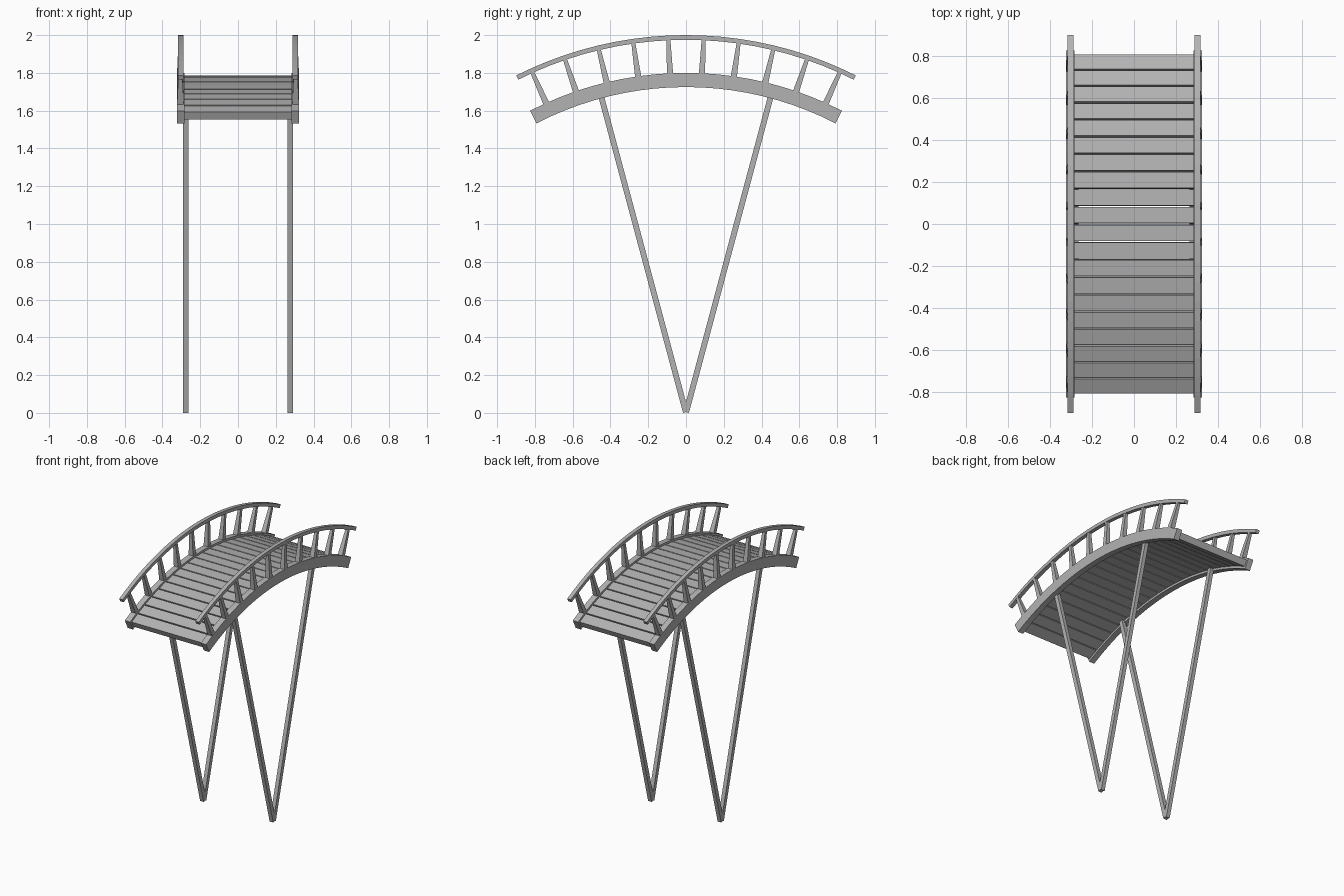
import bpy, bmesh
from math import radians, sin, cos

if "Cube" in bpy.data.objects:
    bpy.data.objects.remove(bpy.data.objects["Cube"])

# Everything is laid out in polar form around the x axis: angle from vertical, radius.

grey = bpy.data.materials.new("dark_grey")
grey.diffuse_color = (0.45, 0.45, 0.45, 1)
grey.use_nodes = True
grey.node_tree.nodes["Principled BSDF"].inputs["Base Color"].default_value = grey.diffuse_color


def polar(x, r, deg, side=0.0):
    a = radians(deg)
    return (x, r * sin(a) + side * cos(a), r * cos(a) - side * sin(a))


def finish(name, bm):
    bmesh.ops.recalc_face_normals(bm, faces=bm.faces)
    mesh = bpy.data.meshes.new(name)
    bm.to_mesh(mesh)
    bm.free()
    mesh.materials.append(grey)
    obj = bpy.data.objects.new(name, mesh)
    bpy.context.collection.objects.link(obj)
    return obj


def sweep(bm, rings):
    rings = [[bm.verts.new(p) for p in ring] for ring in rings]
    for a, b in zip(rings, rings[1:]):
        for i in range(4):
            j = (i + 1) % 4
            bm.faces.new((a[i], a[j], b[j], b[i]))
    bm.faces.new(rings[0])
    bm.faces.new(rings[-1])


def arc_bar(name, x, width, r0, r1, half_deg, segs=20):
    bm = bmesh.new()
    h = width / 2
    rings = []
    for i in range(segs + 1):
        d = -half_deg + 2 * half_deg * i / segs
        rings.append([polar(x - h, r0, d), polar(x + h, r0, d),
                      polar(x + h, r1, d), polar(x - h, r1, d)])
    sweep(bm, rings)
    return finish(name, bm)


def radial_block(bm, x, deg, r0, r1, size0, size1):
    rings = []
    for r, (sx, sy) in ((r0, size0), (r1, size1)):
        rings.append([polar(x + u * sx / 2, r, deg, v * sy / 2)
                      for u, v in ((-1, -1), (1, -1), (1, 1), (-1, 1))])
    sweep(bm, rings)


# Deck planks
bm = bmesh.new()
for i in range(20):
    radial_block(bm, 0, -25.65 + 2.7 * i, 1.74, 1.785, (0.57, 0.076), (0.57, 0.076))
finish("deck_planks", bm)

for label, s in (("left", -1), ("right", 1)):
    # Curved side beam and handrail
    arc_bar(label + "_side_beam", s * 0.303, 0.042, 1.725, 1.80, 27.3)
    arc_bar(label + "_handrail", s * 0.303, 0.028, 1.975, 2.0, 26.7)

    # Tapered balusters
    bm = bmesh.new()
    for i in range(10):
        radial_block(bm, s * 0.305, -24.3 + 5.4 * i, 1.795, 1.98,
                     (0.036, 0.033), (0.02, 0.021))
    finish(label + "_balusters", bm)

    # V-shaped support legs
    bm = bmesh.new()
    for d in (-15, 15):
        radial_block(bm, s * 0.277, d, 0.004, 1.75, (0.028, 0.03), (0.028, 0.03))
    finish(label + "_support_legs", bm)
